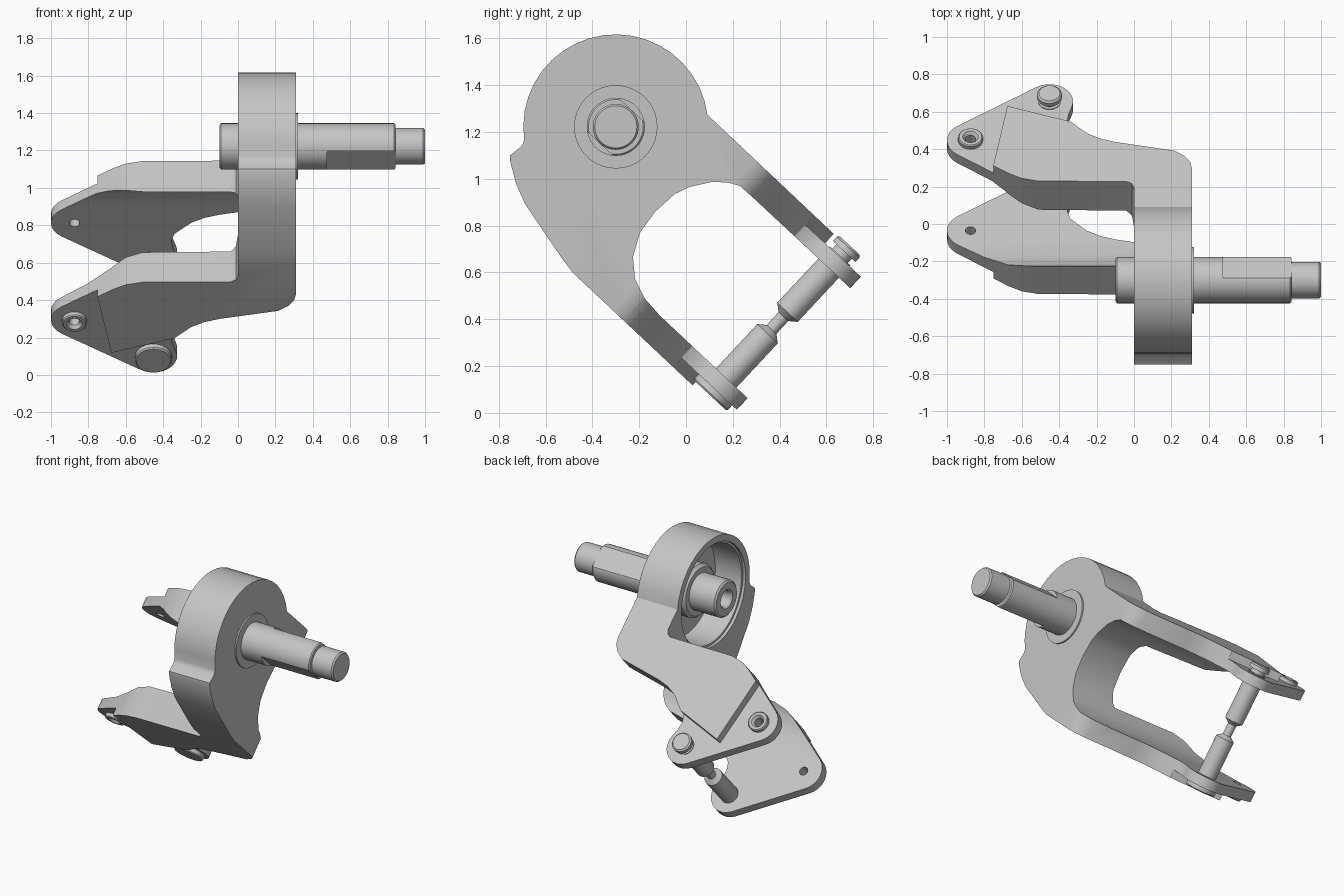
import bpy, bmesh, math
from mathutils import Vector

if "Cube" in bpy.data.objects:
    bpy.data.objects.remove(bpy.data.objects["Cube"])

# Slanted frame: u runs along the arms, n runs along the pin
ANG = math.radians(43)
C, S = math.cos(ANG), math.sin(ANG)
HUB = (-0.30, 1.222)
PIN = (-0.452, 0.024)
EYE = (-0.874, -0.26)


def slant(u, n):
    return (C * u + S * n, C * n - S * u)


def along_n(x, u, n):
    return Vector((x, *slant(u, n)))


def along_x(y, z, x):
    return Vector((x, y, z))


def about_hub(a, b, x):
    return Vector((x, HUB[0] + a, HUB[1] + b))


steel = bpy.data.materials.new("steel grey")
steel.use_nodes = True
GREY = (0.56, 0.56, 0.56, 1)
steel.diffuse_color = GREY
steel.node_tree.nodes["Principled BSDF"].inputs["Base Color"].default_value = GREY


def finish(name, bm):
    bmesh.ops.remove_doubles(bm, verts=bm.verts, dist=1e-5)
    bmesh.ops.recalc_face_normals(bm, faces=bm.faces)
    me = bpy.data.meshes.new(name)
    bm.to_mesh(me)
    bm.free()
    me.materials.append(steel)
    ob = bpy.data.objects.new(name, me)
    bpy.context.collection.objects.link(ob)
    return ob


def prism(name, outline, lo, hi, place):
    bm = bmesh.new()
    ends = [[bm.verts.new(place(a, b, h)) for a, b in outline] for h in (lo, hi)]
    bm.faces.new(ends[0])
    bm.faces.new(ends[1])
    for i in range(len(outline)):
        j = (i + 1) % len(outline)
        bm.faces.new((ends[0][i], ends[0][j], ends[1][j], ends[1][i]))
    return finish(name, bm)


def lathe(name, profile, place, sides=40):
    """Revolve (height, radius) points; place maps (a, b, height) to the world."""
    bm = bmesh.new()
    rings = []
    for h, r in profile:
        if r == 0:
            rings.append([bm.verts.new(place(0, 0, h))] * sides)
        else:
            rings.append([bm.verts.new(place(r * math.cos(t), r * math.sin(t), h))
                          for t in (math.tau * i / sides for i in range(sides))])
    for p, q in zip(rings, rings[1:]):
        for i in range(sides):
            j = (i + 1) % sides
            bm.faces.new(list(dict.fromkeys((p[i], p[j], q[j], q[i]))))
    return finish(name, bm)


def arc(centre, r, start, stop, steps):
    angles = [math.radians(start + (stop - start) * i / steps) for i in range(steps + 1)]
    return [(centre[0] + r * math.cos(t), centre[1] + r * math.sin(t)) for t in angles]


def boolean(ob, tool, mode="DIFFERENCE"):
    mod = ob.modifiers.new("cut", "BOOLEAN")
    mod.operation, mod.object, mod.solver = mode, tool, "EXACT"
    bpy.context.view_layer.objects.active = ob
    bpy.ops.object.modifier_apply(modifier=mod.name)
    bpy.data.objects.remove(tool)


def smooth(ob):
    bpy.ops.object.select_all(action="DESELECT")
    ob.select_set(True)
    bpy.context.view_layer.objects.active = ob
    bpy.ops.object.shade_smooth_by_angle(angle=math.radians(28))


def around(centre):
    return lambda a, b, n: along_n(centre[0] + a, centre[1] + b, n)


# Forked body: side outline crossed with the arm outline
side = [slant(0.3, 0.104), (-0.483, 0.598), (-0.53, 0.66), (-0.581, 0.735),
        (-0.688, 0.893), (-0.726, 0.979), (-0.752, 1.077), (-0.752, 1.10),
        (-0.705, 1.137), (-0.697, 1.15)]
side += arc(HUB, 0.395, 188, 7.5, 20)
side += [slant(0.3, 0.988), slant(0.3, 0.868), slant(-0.42, 0.868), (0.23, 0.97),
         (0.18, 0.984), (0.111, 0.987), (0.017, 0.966), (-0.047, 0.936),
         (-0.1325, 0.859), (-0.197, 0.769), (-0.2265, 0.667), (-0.218, 0.573),
         (-0.175, 0.487), (-0.111, 0.415), slant(0.3, 0.225)]
body = prism("forked_body", side, -1.2, 0.31, along_x)

arm = [(0, -1.8), (0, -0.66), (-0.012, -0.63), (-0.04, -0.615), (-0.51, -0.612),
       (-0.6, -0.592), (-0.67, -0.555)]
arm += arc(EYE, 0.126, 236, 124, 8)
arm += arc(PIN, 0.126, 124, -20, 10)
arm += [(-0.35, -0.07), (-0.356, -0.12), (-0.34, -0.175), (-0.25, -0.262),
        (-0.18, -0.30), (-0.1, -0.325), (0.214, -0.388), (0.267, -0.425),
        (0.30, -0.47), (0.31, -0.52), (0.31, -1.8)]
boolean(body, prism("arm_shape", arm, -0.6, 1.8, along_n), "INTERSECT")

# Thinned tabs at the arm ends
tab = [(-0.777, -0.64), (-0.677, -0.06), (-0.30, -0.188), (-0.30, 0.3),
       (-1.2, 0.3), (-1.2, -0.64)]
for lo, hi in ((0.0, 0.158), (0.935, 1.1)):
    boolean(body, prism("tab_cutter", tab, lo, hi, along_n))

# Hub recess and eye holes
boolean(body, lathe("recess_cutter", [(-0.05, 0), (-0.05, 0.35), (0.02, 0.35),
                                      (0.02, 0.335), (0.22, 0.335), (0.22, 0)],
                    about_hub, 48))
boolean(body, lathe("eye_cutter", [(0, 0), (0, 0.028), (1.1, 0.028), (1.1, 0)],
                    around(EYE), 24))
smooth(body)

# Hub boss with collar on the outer face
smooth(lathe("hub_boss", [(0.10, 0), (0.10, 0.16), (0.12, 0.178), (0.32, 0.178),
                          (0.32, 0)], about_hub))

# Shaft with a bored stub, two flats and a reduced tip
shaft = lathe("shaft", [(0.05, 0), (0.05, 0.055), (-0.085, 0.055), (-0.1, 0.065),
                        (-0.1, 0.112), (-0.09, 0.124), (0.835, 0.124), (0.842, 0.117),
                        (0.842, 0.098), (0.99, 0.098), (1.0, 0.09), (1.0, 0)], about_hub)
hub_u = C * HUB[0] - S * HUB[1]
hub_n = S * HUB[0] + C * HUB[1]
flat = [(0.475, hub_u - 0.2), (0.475, hub_u + 0.2), (0.9, hub_u + 0.2), (0.9, hub_u - 0.2)]
for sign in (-1, 1):
    boolean(shaft, prism("flat_cutter", flat, hub_n + sign * 0.0985,
                         hub_n + sign * 0.3, along_n))
smooth(shaft)

# Cross pin with narrow neck and a head at each end
smooth(lathe("cross_pin", [(0.125, 0), (0.125, 0.092), (0.132, 0.098), (0.16, 0.098),
                           (0.16, 0.06), (0.485, 0.06), (0.51, 0.028), (0.585, 0.028),
                           (0.61, 0.06), (0.94, 0.06), (0.94, 0.045), (0.965, 0.045),
                           (0.965, 0.066), (0.99, 0.066), (1.0, 0.056), (1.0, 0)],
             around(PIN)))

# Raised eye rings on the outside of each tab
for side_name, base, step in (("lower", 0.16, -1), ("upper", 0.933, 1)):
    smooth(lathe(side_name + "_eye_ring",
                 [(base, 0.028), (base, 0.066), (base + step * 0.024, 0.066),
                  (base + step * 0.03, 0.06), (base + step * 0.03, 0.042),
                  (base + step * 0.012, 0.028), (base, 0.028)], around(EYE), 32))
